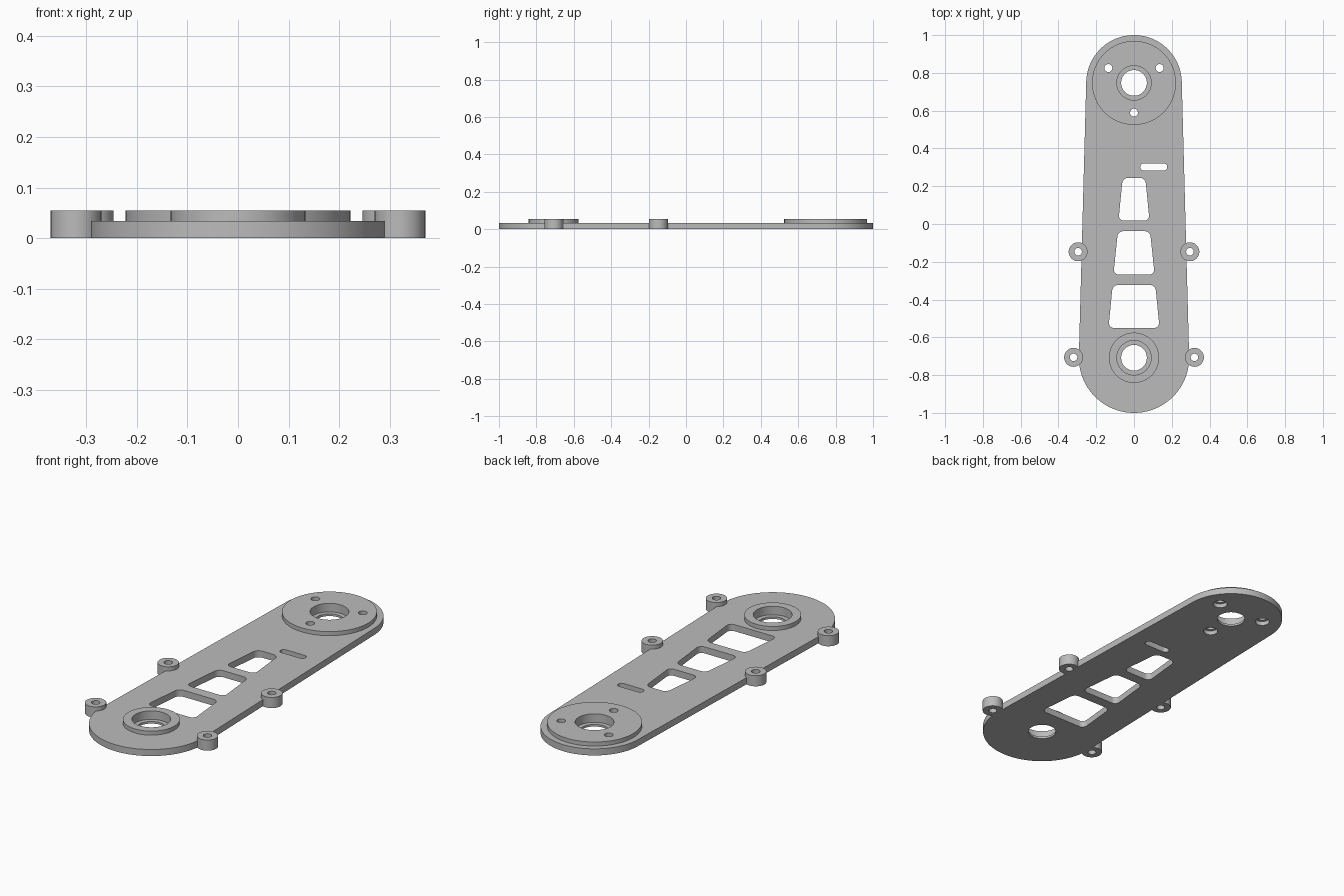
import bpy, bmesh
from math import sin, cos, pi, asin, radians

cube = bpy.data.objects.get("Cube")
if cube:
    bpy.data.objects.remove(cube, do_unlink=True)

PLATE_TOP, BOSS_TOP, BORE_FLOOR = 0.034, 0.055, 0.011
HEAD_Y, HEAD_R = 0.747, 0.253
FOOT_Y, FOOT_R = -0.708, 0.292

grey = bpy.data.materials.new("plain_grey")
grey.use_nodes = True
colour = (0.5, 0.5, 0.5, 1)
grey.diffuse_color = colour
grey.node_tree.nodes["Principled BSDF"].inputs["Base Color"].default_value = colour


def arc(x, y, r, start=0, end=2 * pi, n=64):
    return [(x + r * cos(start + (end - start) * i / n),
             y + r * sin(start + (end - start) * i / n)) for i in range(n + 1)]


def prism(name, points, z0, z1, corner=0):
    """Extrude an outline from z0 to z1, with optional rounded corners."""
    bm = bmesh.new()
    face = bm.faces.new([bm.verts.new((x, y, z0)) for x, y in points])
    if corner:
        bmesh.ops.bevel(bm, geom=list(bm.verts), offset=corner, segments=6,
                        profile=0.5, affect='VERTICES')
        face = bm.faces[:][0]
    grown = bmesh.ops.extrude_face_region(bm, geom=[face], use_keep_orig=True)
    top = [v for v in grown["geom"] if isinstance(v, bmesh.types.BMVert)]
    bmesh.ops.translate(bm, verts=top, vec=(0, 0, z1 - z0))
    bmesh.ops.recalc_face_normals(bm, faces=bm.faces)
    mesh = bpy.data.meshes.new(name)
    bm.to_mesh(mesh)
    bm.free()
    mesh.materials.append(grey)
    ob = bpy.data.objects.new(name, mesh)
    bpy.context.scene.collection.objects.link(ob)
    return ob


def disc(name, x, y, r, z0, z1, n=64):
    return prism(name, arc(x, y, r, n=n)[:-1], z0, z1)


# Tapered plate with two round ends
tilt = asin((FOOT_R - HEAD_R) / (HEAD_Y - FOOT_Y))
outline = (arc(0, HEAD_Y, HEAD_R, tilt, pi - tilt)
           + arc(0, FOOT_Y, FOOT_R, pi - tilt, 2 * pi + tilt))
plate = prism("arm_plate", outline, 0, PLATE_TOP)

# Raised bosses and the four edge lugs
lugs = [(s * x, y) for s in (-1, 1) for x, y in ((0.296, -0.147), (0.32, -0.706))]
solids = [disc("head_boss", 0, HEAD_Y, 0.222, 0.02, BOSS_TOP, 96),
          disc("foot_boss", 0, FOOT_Y, 0.133, 0.02, BOSS_TOP)]
solids += [disc("edge_lug", x, y, 0.05, 0, BOSS_TOP, 40) for x, y in lugs]

# Stepped bearing bores
cuts = []
for y in (HEAD_Y, FOOT_Y):
    cuts.append(disc("through_bore", 0, y, 0.068, -0.1, 0.1))
    cuts.append(disc("bearing_seat", 0, y, 0.091, BORE_FLOOR, 0.1))

# Screw holes, recessed from below around the head bore
for angle in (30, 150, 270):
    x, y = 0.157 * cos(radians(angle)), HEAD_Y + 0.157 * sin(radians(angle))
    cuts.append(disc("screw_hole", x, y, 0.021, -0.1, 0.1, 32))
    cuts.append(disc("screw_recess", x, y, 0.035, -0.1, 0.022, 32))
cuts += [disc("lug_hole", x, y, 0.02, -0.1, 0.1, 32) for x, y in lugs]

# Tapered lightening windows: top y, bottom y, top half width, bottom half width
for top, low, a, b in ((0.244, 0.018, 0.06, 0.082),
                       (-0.038, -0.268, 0.085, 0.109),
                       (-0.323, -0.55, 0.113, 0.135)):
    cuts.append(prism("window", [(-a, top), (-b, low), (b, low), (a, top)],
                      -0.1, 0.1, 0.028))

# Cable slot
cuts.append(prism("slot", [(0.033, 0.283), (0.176, 0.283), (0.176, 0.32), (0.033, 0.32)],
                  -0.1, 0.1, 0.018))

# Join the solids, cut the openings, then bake the result
for operation, parts in (('UNION', solids), ('DIFFERENCE', cuts)):
    for part in parts:
        part.hide_render = True
        mod = plate.modifiers.new(part.name, 'BOOLEAN')
        mod.operation = operation
        mod.solver = 'EXACT'
        mod.object = part
bpy.context.view_layer.update()
baked = bpy.data.meshes.new_from_object(
    plate.evaluated_get(bpy.context.evaluated_depsgraph_get()))
plate.modifiers.clear()
plate.data = baked
for part in solids + cuts:
    bpy.data.objects.remove(part, do_unlink=True)

bpy.ops.object.select_all(action='DESELECT')
plate.select_set(True)
bpy.context.view_layer.objects.active = plate
bpy.ops.object.shade_smooth_by_angle(angle=radians(30))
